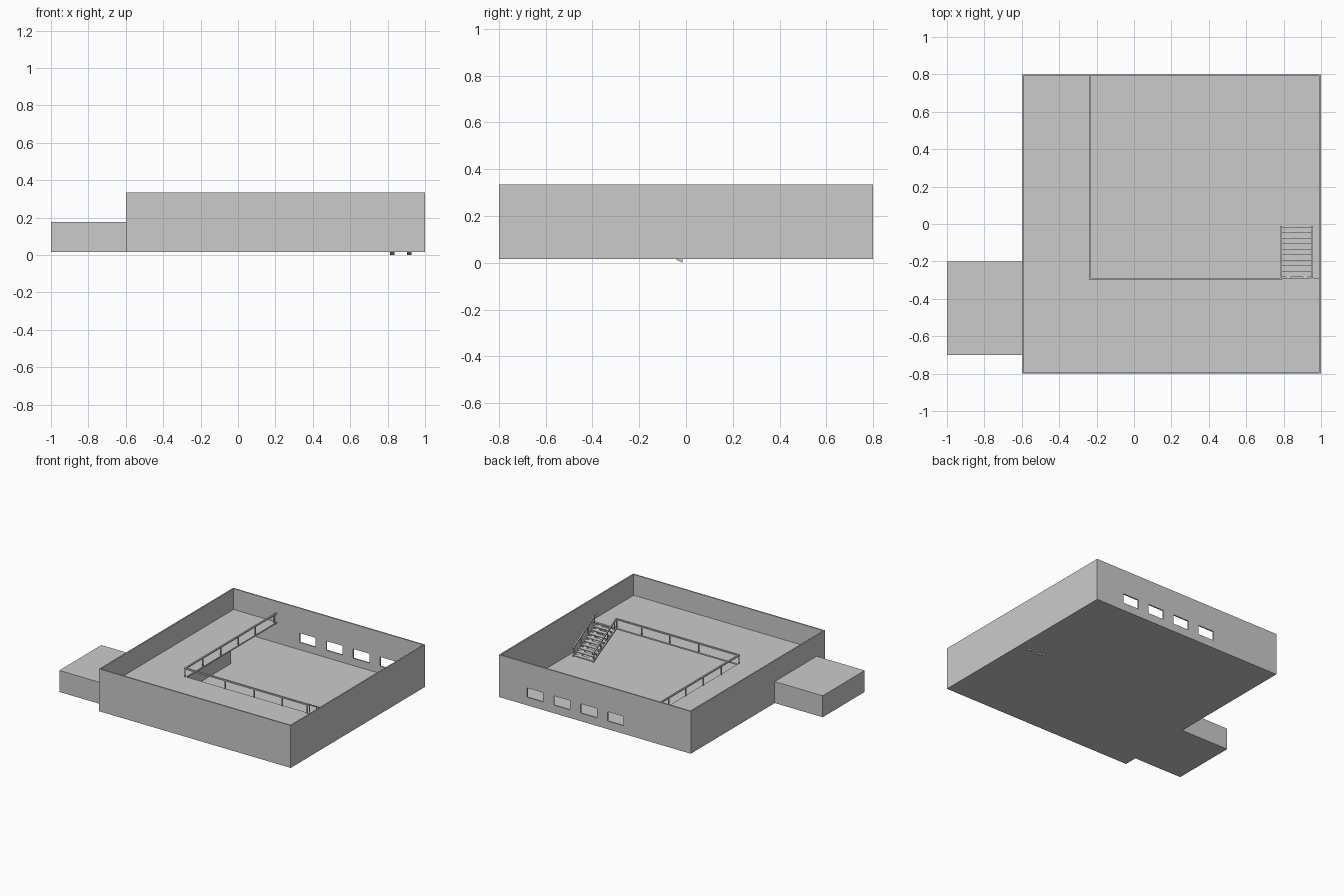
import bpy, math
from mathutils import Vector

if "Cube" in bpy.data.objects:
    bpy.data.objects.remove(bpy.data.objects["Cube"])

def box(name, x0, x1, y0, y1, z0, z1):
    bpy.ops.mesh.primitive_cube_add(size=1, location=((x0+x1)/2, (y0+y1)/2, (z0+z1)/2))
    o = bpy.context.object
    o.name = name
    o.scale = (x1-x0, y1-y0, z1-z0)
    bpy.ops.object.transform_apply(location=False, rotation=False, scale=True)
    return o

def prism(name, pts, z0, z1):
    """Extrude an xy outline between two heights."""
    n = len(pts)
    verts = [(x, y, z) for z in (z0, z1) for x, y in pts]
    faces = [tuple(range(n))[::-1], tuple(range(n, 2*n))]
    faces += [(i, (i+1) % n, n+(i+1) % n, n+i) for i in range(n)]
    me = bpy.data.meshes.new(name)
    me.from_pydata(verts, [], faces)
    o = bpy.data.objects.new(name, me)
    bpy.context.collection.objects.link(o)
    return o

def sloped_beam(name, x, width, y0, z0, y1, z1, depth):
    """Beam in the yz plane with plumb-cut ends; z values give its lower edge."""
    a, b = x-width/2, x+width/2
    verts = [(px, y, z+d) for px in (a, b) for y, z, d in
             ((y0, z0, 0), (y1, z1, 0), (y1, z1, depth), (y0, z0, depth))]
    faces = [(0, 1, 2, 3), (7, 6, 5, 4)] + [(i, i+4, (i+1) % 4+4, (i+1) % 4) for i in range(4)]
    me = bpy.data.meshes.new(name)
    me.from_pydata(verts, [], faces)
    o = bpy.data.objects.new(name, me)
    bpy.context.collection.objects.link(o)
    return o

def post(name, x, y, z, h, r=0.005):
    bpy.ops.mesh.primitive_cylinder_add(vertices=12, radius=r, depth=h, location=(x, y, z+h/2))
    bpy.context.object.name = name

BASE, DECK, TOP, T = 0.016, 0.178, 0.335, 0.01

# ground slab and outer walls
box("ground_floor", -0.6, 1, -0.8, 0.8, BASE, BASE+0.006)
box("front_wall", -0.6, 1, -0.8, -0.8+T, BASE, TOP)
box("left_wall", -0.6, -0.6+T, -0.8+T, 0.8-T, BASE, TOP)
box("right_wall", 1-T, 1, -0.8+T, 0.8-T, BASE, TOP)

# back wall assembled around four window openings
wins = [(-0.04+0.2235*i, 0.095+0.2235*i) for i in range(4)]
box("back_wall_sill", -0.6, 1, 0.8-T, 0.8, BASE, 0.077)
box("back_wall_head", -0.6, 1, 0.8-T, 0.8, 0.147, TOP)
edges = [-0.6] + [e for w in wins for e in w] + [1]
for a, b in zip(edges[::2], edges[1::2]):
    box("back_wall_pier", a, b, 0.8-T, 0.8, 0.077, 0.147)

# side annex
box("annex", -1, -0.6, -0.7, -0.2, BASE, DECK)

# L-shaped upper deck and partition below it
L, R, F, B = -0.6+T, 1-T, -0.8+T, 0.8-T
prism("upper_deck", [(L, F), (R, F), (R, -0.288), (-0.23, -0.288), (-0.23, B), (L, B)], DECK-0.01, DECK)
box("lower_partition", -0.305, -0.295, -0.29, 0.34, BASE, DECK-0.01)

# deck railing
RH = 0.07
box("side_top_rail", -0.241, -0.229, -0.3, B, DECK+RH-0.01, DECK+RH)
box("front_top_rail", -0.229, 0.79, -0.3, -0.288, DECK+RH-0.01, DECK+RH)
for y in (-0.294, -0.085, 0.13, 0.34, 0.54, 0.77):
    post("side_rail_post", -0.236, y, DECK, RH-0.005)
for x in (0.1, 0.34, 0.575, 0.784):
    post("front_rail_post", x, -0.294, DECK, RH-0.005)

# staircase: treads, stringers, handrails
Y0, Y1, N = -0.015, -0.28, 9
step = (Y1-Y0)/N
for i in range(N):
    y = Y0 + step*i
    z = BASE + (DECK-BASE)*(i+1)/(N+1)
    box("stair_tread", 0.79, 0.947, y+step-0.004, y, z-0.005, z)
for x in (0.825, 0.915):
    sloped_beam("stair_stringer", x, 0.025, Y0, 0.0, -0.288, DECK-0.03, 0.018)
for x in (0.786, 0.951):
    sloped_beam("stair_side_plate", x, 0.008, Y0, BASE+0.004, -0.288, DECK-0.014, 0.014)
    sloped_beam("stair_handrail", x, 0.01, -0.01, BASE+RH-0.005, -0.288, DECK+RH-0.01, 0.01)
    for k in range(4):
        t = 0.04 + 0.92*k/3
        post("stair_rail_post", x, Y0+(Y1-Y0)*t, BASE+0.005+(DECK-BASE)*t, RH-0.007, 0.004)
